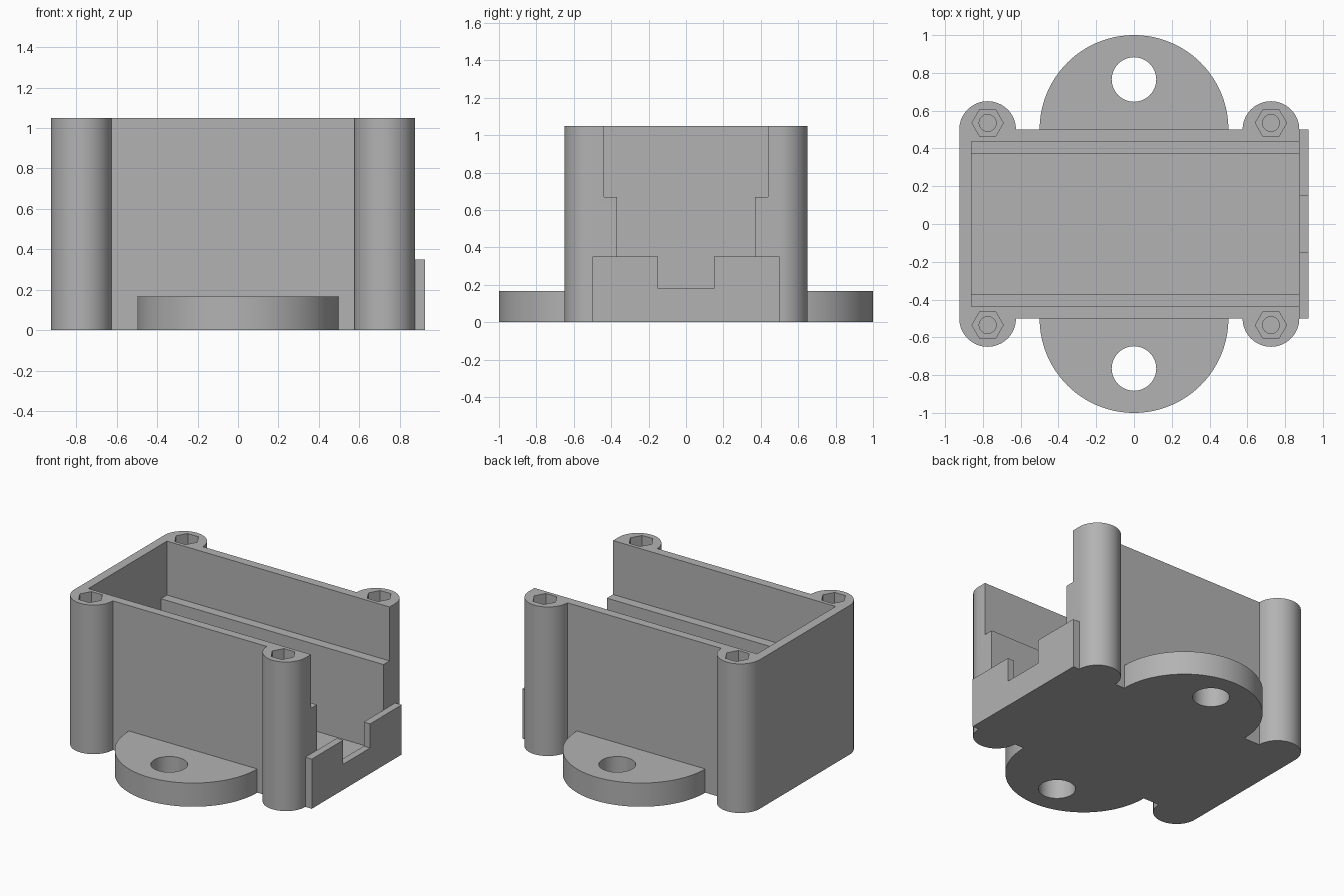
import bpy, bmesh, math
from mathutils import Vector

if "Cube" in bpy.data.objects:
    bpy.data.objects.remove(bpy.data.objects["Cube"])

grey = bpy.data.materials.new("plain_grey")
grey.diffuse_color = (0.45, 0.45, 0.45, 1)
grey.use_nodes = True
grey.node_tree.nodes["Principled BSDF"].inputs["Base Color"].default_value = grey.diffuse_color


def prism(name, outline, offset):
    """Extrude a closed outline of 3D points along offset."""
    bm = bmesh.new()
    face = bm.faces.new([bm.verts.new(p) for p in outline])
    ext = bmesh.ops.extrude_face_region(bm, geom=[face])
    moved = [g for g in ext["geom"] if isinstance(g, bmesh.types.BMVert)]
    bmesh.ops.translate(bm, verts=moved, vec=Vector(offset))
    bmesh.ops.recalc_face_normals(bm, faces=bm.faces)
    me = bpy.data.meshes.new(name)
    bm.to_mesh(me)
    bm.free()
    ob = bpy.data.objects.new(name, me)
    bpy.context.collection.objects.link(ob)
    me.materials.append(grey)
    return ob


def arc(cx, cy, r, a0, a1, n):
    return [(cx + r * math.cos(math.radians(a0 + (a1 - a0) * i / n)),
             cy + r * math.sin(math.radians(a0 + (a1 - a0) * i / n))) for i in range(n + 1)]


def column(name, pts, z0, z1):
    return prism(name, [(x, y, z0) for x, y in pts], (0, 0, z1 - z0))


def box(name, x0, x1, y, z0, z1):
    return column(name, [(x0, -y), (x1, -y), (x1, y), (x0, y)], z0, z1)


def combine(target, tool, op):
    """Apply a boolean and discard the tool."""
    mod = target.modifiers.new("bool", 'BOOLEAN')
    mod.operation, mod.object, mod.solver = op, tool, 'EXACT'
    bpy.context.view_layer.objects.active = target
    bpy.ops.object.modifier_apply(modifier=mod.name)
    bpy.data.objects.remove(tool)


H, WALL, BOSS_R = 1.05, 0.5, 0.15
BOSS_X = (-0.775, 0.725)

# Case body: rectangle with four rounded screw posts in one outline
upper = (arc(BOSS_X[1], WALL, BOSS_R, 0, 180, 32)
         + arc(BOSS_X[0], WALL, BOSS_R, 0, 180, 32))
lower = [(x, -y) for x, y in reversed(upper)]
case = column("case_body", upper + lower, 0, H)

# Stepped cavity, open at the right end
combine(case, box("lower_cavity", -0.86, 1.1, 0.37, 0.06, 0.9), 'DIFFERENCE')
combine(case, box("upper_cavity", -0.86, 1.1, 0.4375, 0.67, 1.2), 'DIFFERENCE')

# Low notched end plate
plate = [(-0.5, 0), (0.5, 0), (0.5, 0.35), (0.15, 0.35), (0.15, 0.18),
         (-0.15, 0.18), (-0.15, 0.35), (-0.5, 0.35)]
combine(case, prism("end_plate", [(0.875, y, z) for y, z in plate], (0.05, 0, 0)), 'UNION')

for s in (-1, 1):
    # Half-round mounting tab with a bolt hole
    tab = arc(0, 0.5, 0.5, 0, 180, 64) + [(-0.5, 0.47), (0.5, 0.47)]
    combine(case, column("mounting_tab", [(x, s * y) for x, y in tab], 0, 0.167), 'UNION')
    combine(case, column("bolt_hole", arc(0, s * 0.765, 0.118, 0, 360, 48)[:-1], -0.1, 0.3),
            'DIFFERENCE')
    # Hexagonal nut pockets with narrower screw holes beneath
    for bx in BOSS_X:
        combine(case, column("nut_pocket", arc(bx, s * 0.535, 0.083, 0, 360, 6)[:-1],
                             H - 0.13, H + 0.1), 'DIFFERENCE')
        combine(case, column("screw_hole", arc(bx, s * 0.535, 0.045, 0, 360, 24)[:-1],
                             H - 0.6, H + 0.1), 'DIFFERENCE')

# Smooth curved sides, crisp edges
bpy.ops.object.select_all(action='DESELECT')
case.select_set(True)
bpy.context.view_layer.objects.active = case
bpy.ops.object.shade_smooth_by_angle(angle=math.radians(30))
